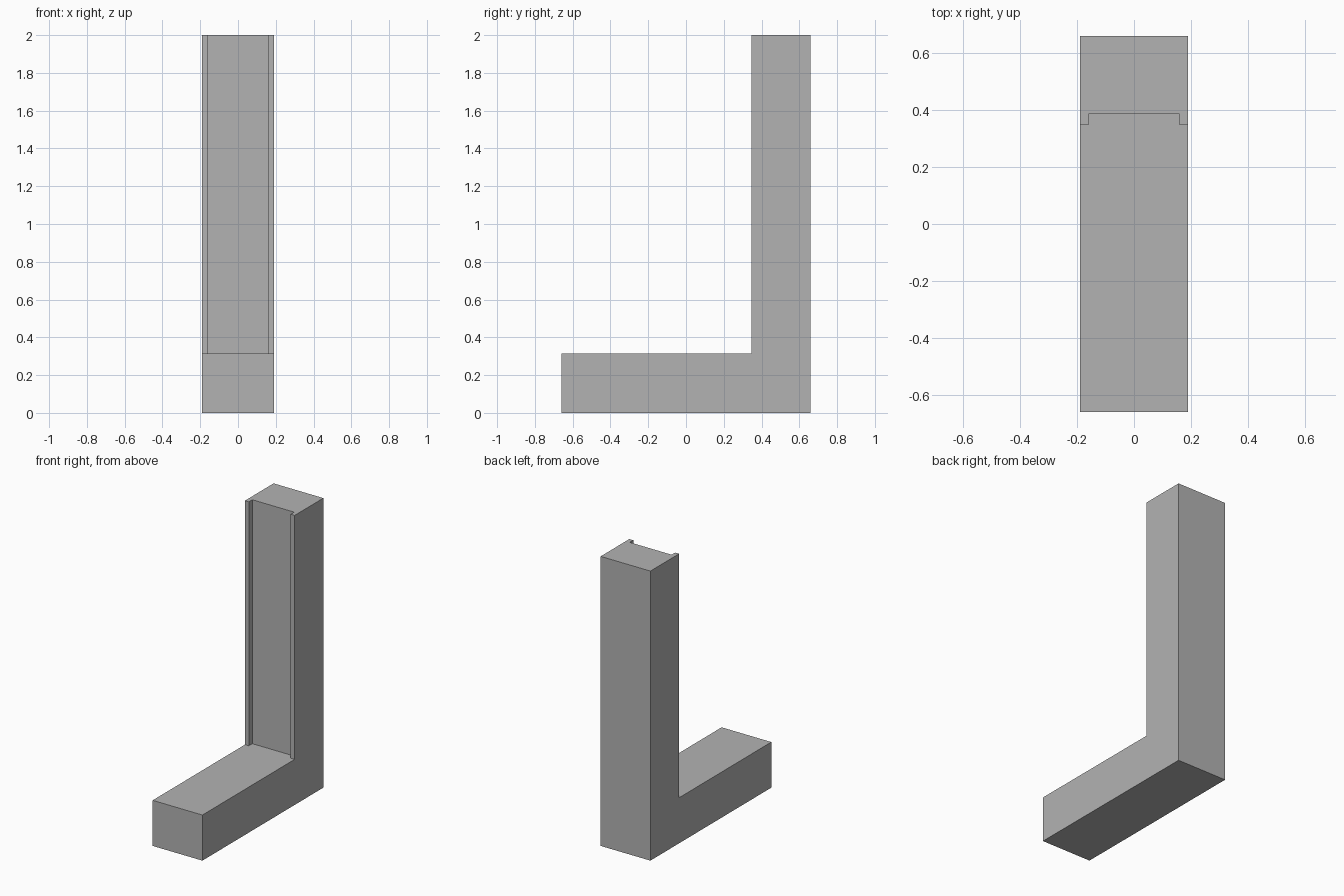
import bpy
import bmesh

HALF_WIDTH = 0.19
FRONT, BACK = -0.66, 0.66
COLUMN_FRONT = 0.347
FOOT_TOP, TOP = 0.315, 2.0
GROOVE_HALF, GROOVE_BACK = 0.16, 0.385

cube = bpy.data.objects.get("Cube")
if cube:
    bpy.data.objects.remove(cube, do_unlink=True)

# Plain grey finish
grey = bpy.data.materials.new("plain_grey")
grey.use_nodes = True
colour = (0.45, 0.45, 0.45, 1)
grey.diffuse_color = colour
grey.node_tree.nodes["Principled BSDF"].inputs["Base Color"].default_value = colour


def extrude_profile(name, profile, half_width):
    """Extrude a (y, z) outline symmetrically across x."""
    bm = bmesh.new()
    face = bm.faces.new([bm.verts.new((-half_width, y, z)) for y, z in profile])
    moved = bmesh.ops.extrude_face_region(bm, geom=[face])["geom"]
    verts = [v for v in moved if isinstance(v, bmesh.types.BMVert)]
    bmesh.ops.translate(bm, verts=verts, vec=(2 * half_width, 0, 0))
    bmesh.ops.recalc_face_normals(bm, faces=bm.faces)
    mesh = bpy.data.meshes.new(name)
    bm.to_mesh(mesh)
    bm.free()
    mesh.materials.append(grey)
    obj = bpy.data.objects.new(name, mesh)
    bpy.context.collection.objects.link(obj)
    return obj


# L-shaped bracket: low foot and tall column
bracket = extrude_profile("l_bracket", [
    (FRONT, 0), (BACK, 0), (BACK, TOP),
    (COLUMN_FRONT, TOP), (COLUMN_FRONT, FOOT_TOP), (FRONT, FOOT_TOP)], HALF_WIDTH)

# Shallow groove down the column's front, leaving a rail on each side
cutter = extrude_profile("groove_cutter", [
    (COLUMN_FRONT - 0.1, FOOT_TOP), (GROOVE_BACK, FOOT_TOP),
    (GROOVE_BACK, TOP + 0.1), (COLUMN_FRONT - 0.1, TOP + 0.1)], GROOVE_HALF)
cutter.hide_render = True

groove = bracket.modifiers.new("groove", "BOOLEAN")
groove.operation = "DIFFERENCE"
groove.solver = "EXACT"
groove.object = cutter

# Bake the cut and discard the helper
bpy.context.view_layer.objects.active = bracket
bracket.select_set(True)
bpy.ops.object.modifier_apply(modifier=groove.name)
bpy.data.objects.remove(cutter, do_unlink=True)
